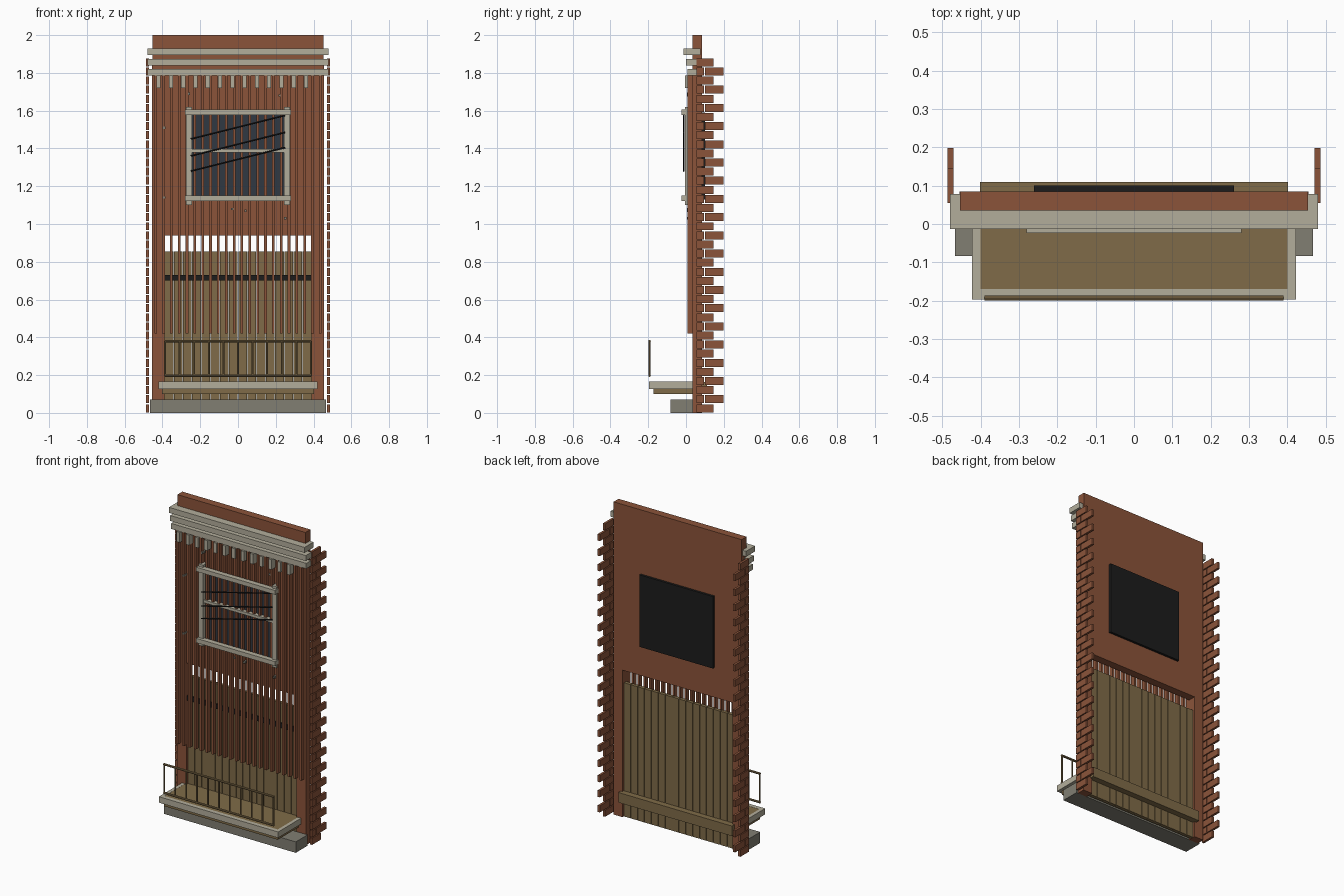
import bpy
import bmesh
from mathutils import Matrix, Vector

old = bpy.data.objects.get("Cube")
if old:
    bpy.data.objects.remove(old, do_unlink=True)


def material(name, r, g, b):
    m = bpy.data.materials.new(name)
    m.use_nodes = True
    m.diffuse_color = (r, g, b, 1)
    m.node_tree.nodes["Principled BSDF"].inputs["Base Color"].default_value = (r, g, b, 1)
    return m


BRICK = material("brick red", 0.26, 0.088, 0.042)
STONE = material("pale stone", 0.45, 0.42, 0.33)
GREY = material("grey stone", 0.22, 0.21, 0.17)
WOOD = material("olive wood", 0.215, 0.148, 0.065)
BLACK = material("black", 0.012, 0.012, 0.012)
GLASS = material("dark blue glass", 0.03, 0.04, 0.055)


def boxes(name, mat, spans):
    """One object made of boxes, each given as x, y and z ranges."""
    bm = bmesh.new()
    for span in spans:
        size = [hi - lo for lo, hi in span]
        mid = [(hi + lo) / 2 for lo, hi in span]
        bmesh.ops.create_cube(bm, size=1,
                              matrix=Matrix.Translation(mid) @ Matrix.Diagonal((*size, 1)))
    return finish(name, mat, bm)


def rods(name, mat, radius, lines, sides=8):
    """One object made of straight rods between pairs of points."""
    bm = bmesh.new()
    for a, b in lines:
        a, b = Vector(a), Vector(b)
        turn = (b - a).to_track_quat('Z', 'Y').to_matrix().to_4x4()
        bmesh.ops.create_cone(bm, cap_ends=True, segments=sides, radius1=radius,
                              radius2=radius, depth=(b - a).length,
                              matrix=Matrix.Translation((a + b) / 2) @ turn)
    return finish(name, mat, bm)


def finish(name, mat, bm):
    mesh = bpy.data.meshes.new(name)
    bm.to_mesh(mesh)
    bm.free()
    mesh.materials.append(mat)
    obj = bpy.data.objects.new(name, mesh)
    bpy.context.collection.objects.link(obj)
    return obj


def wide(half):
    return (-half, half)


# Wall with a doorway, and the parapet above it
wall_y = (0.035, 0.085)
boxes("wall", BRICK, [
    ((-0.455, -0.39), wall_y, (0, 0.94)),
    ((0.39, 0.455), wall_y, (0, 0.94)),
    (wide(0.455), wall_y, (0.94, 1.86))])
boxes("parapet", BRICK, [(wide(0.453), wall_y, (1.86, 2.0))])

# Vertical facade slats
slats = 22
pitch = 0.0415
slat_x = [(i - (slats - 1) / 2) * pitch for i in range(slats)]
boxes("facade_slats", BRICK,
      [((x - 0.007, x + 0.007), (0.008, 0.036), (0.42, 1.79)) for x in slat_x])

# Staggered brick edges on both sides
bricks = []
row = 0.0482
for i in range(39):
    z = (i * row + 0.003, (i + 1) * row - 0.003)
    courses = [(0.055, 0.095), (0.1, 0.198)] if i % 2 else [(0.055, 0.145)]
    for y in courses:
        bricks += [((0.471, 0.486), y, z), ((-0.486, -0.471), y, z)]
boxes("edge_bricks", BRICK, bricks)

# Cornice mouldings and brackets
boxes("cornice", STONE, [
    (wide(0.48), (-0.013, 0.078), (1.895, 1.93)),
    (wide(0.48), (0.0, 0.057), (1.838, 1.873)),
    (wide(0.478), (0.007, 0.055), (1.785, 1.82))])
boxes("cornice_brackets", STONE,
      [((x - 0.011, x + 0.011), (-0.005, 0.036), (1.72, 1.785))
       for x in (-0.42 + i * 0.065 for i in range(13))])

# Window: pane, back panel, frame and leaning bars
boxes("window_pane", GLASS, [(wide(0.25), (0.027, 0.036), (1.14, 1.59))])
boxes("window_back_panel", BLACK, [(wide(0.26), (0.08, 0.1), (1.13, 1.59))])
boxes("window_frame", STONE, [
    ((-0.275, -0.243), (-0.005, 0.036), (1.1, 1.62)),
    ((0.243, 0.275), (-0.005, 0.036), (1.1, 1.62)),
    (wide(0.28), (-0.024, 0.01), (1.578, 1.605)),
    (wide(0.28), (-0.024, 0.01), (1.122, 1.15)),
    (wide(0.243), (0.0, 0.03), (1.378, 1.396))])
rods("window_bars", BLACK, 0.004,
     [((-0.25, -0.012, z), (0.25, -0.012, z + 0.125)) for z in (1.28, 1.36, 1.45)])

# Plank door with a dark strap
planks = 16
step = 0.78 / planks
boxes("door_planks", WOOD,
      [((-0.39 + i * step + 0.0015, -0.39 + (i + 1) * step - 0.0015),
        (0.05, 0.072), (0, 0.855)) for i in range(planks)])
boxes("door_strap", BLACK, [(wide(0.388), (0.04, 0.051), (0.7, 0.73))])

# Base step, balcony floor and its stone edging
boxes("base_step", GREY, [(wide(0.467), (-0.083, 0.036), (0, 0.07))])
boxes("balcony_floor", WOOD, [(wide(0.402), (-0.172, 0.11), (0.1, 0.164))])
boxes("balcony_edging", STONE, [
    (wide(0.422), (-0.197, -0.17), (0.127, 0.165)),
    ((-0.422, -0.4), (-0.17, 0.036), (0.127, 0.165)),
    ((0.4, 0.422), (-0.17, 0.036), (0.127, 0.165))])

# Balcony railing
rail_y = -0.193
rods("railing_rails", WOOD, 0.007,
     [((-0.39, rail_y, z), (0.39, rail_y, z)) for z in (0.197, 0.38)])
rods("railing_balusters", WOOD, 0.005,
     [((x, rail_y, 0.195), (x, rail_y, 0.38))
      for x in (-0.386 + i * 0.0772 for i in range(11))])

# Small stone chips on the facade
chips = [(-0.26, 1.69), (-0.39, 1.51), (-0.39, 1.14), (-0.03, 1.08),
         (0.04, 1.07), (0.25, 1.03), (0.22, 1.68)]
boxes("stone_chips", GREY,
      [((x - 0.006, x + 0.006), (0.004, 0.036), (z - 0.006, z + 0.006)) for x, z in chips])
